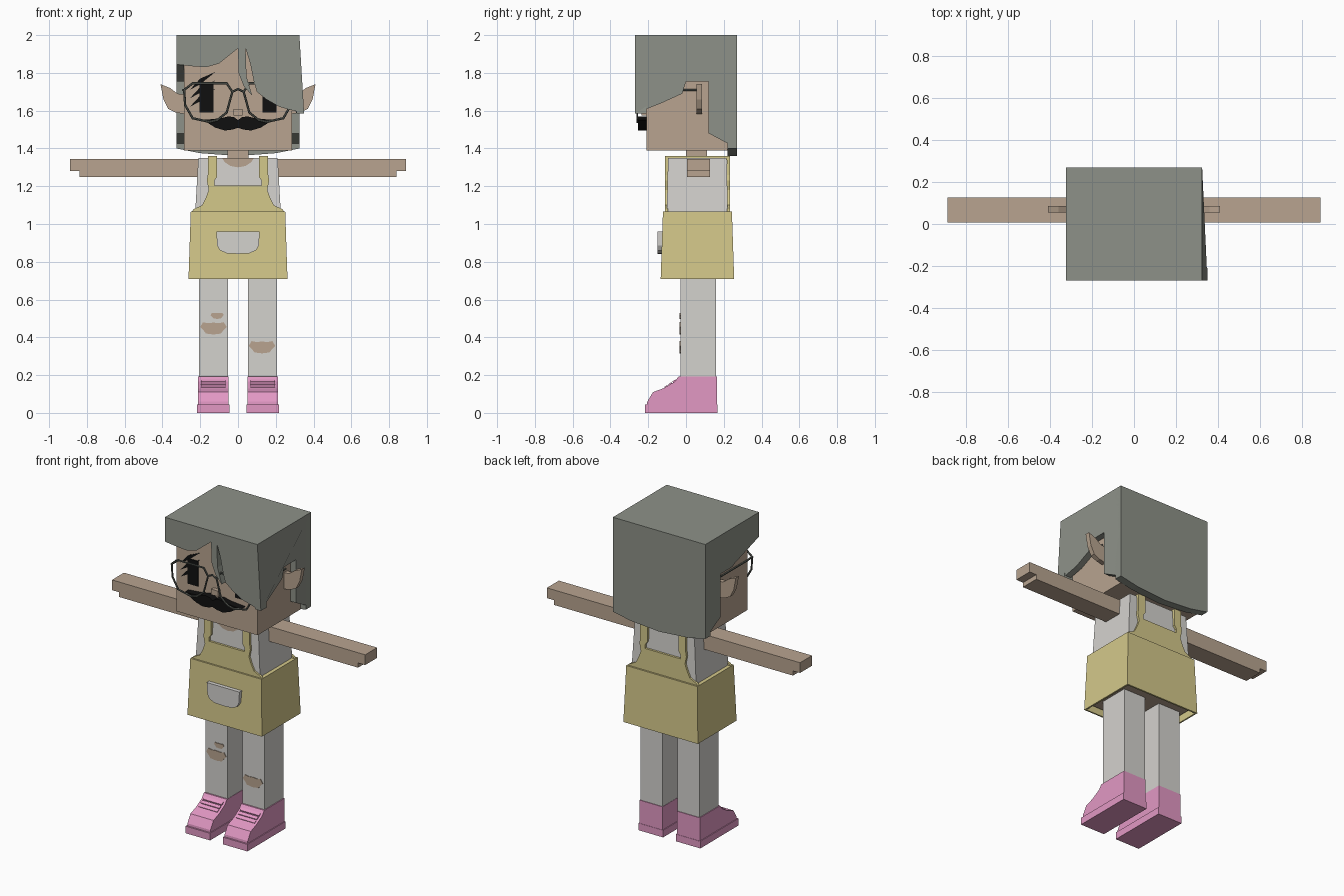
import bpy, bmesh
from mathutils import Vector

cube = bpy.data.objects.get("Cube")
if cube:
    bpy.data.objects.remove(cube, do_unlink=True)


def material(name, r, g, b):
    col = [(c / 255 / 12.92 if c < 11 else ((c / 255 + 0.055) / 1.055) ** 2.4) for c in (r, g, b)] + [1]
    m = bpy.data.materials.new(name)
    m.diffuse_color = col
    m.use_nodes = True
    m.node_tree.nodes["Principled BSDF"].inputs["Base Color"].default_value = col
    return m


HAIR = material("hair grey", 141, 145, 136)
SKIN = material("skin tan", 184, 164, 144)
CLOTH = material("cloth white", 212, 210, 206)
YELLOW = material("dress yellow", 212, 200, 138)
PINK = material("shoe pink", 226, 152, 196)
BLACK = material("ink black", 16, 16, 16)
METAL = material("glasses grey", 88, 92, 86)


def finish(name, bm, mat):
    bmesh.ops.recalc_face_normals(bm, faces=bm.faces)
    me = bpy.data.meshes.new(name)
    bm.to_mesh(me)
    bm.free()
    me.materials.append(mat)
    ob = bpy.data.objects.new(name, me)
    bpy.context.collection.objects.link(ob)
    return ob


def prism(name, pts, axis, lo, hi, mat):
    """Extrude an outline: (y, z) along X or (x, z) along Y."""
    bm = bmesh.new()
    place = (lambda a, b, d: (d, a, b)) if axis == "X" else (lambda a, b, d: (a, d, b))
    face = bm.faces.new([bm.verts.new(place(a, b, lo)) for a, b in pts])
    out = bmesh.ops.extrude_face_region(bm, geom=[face])["geom"]
    step = Vector(place(0, 0, hi - lo))
    bmesh.ops.translate(bm, verts=[v for v in out if isinstance(v, bmesh.types.BMVert)], vec=step)
    return finish(name, bm, mat)


def box(name, x, y, z, mat):
    return prism(name, [(x[0], z[0]), (x[1], z[0]), (x[1], z[1]), (x[0], z[1])], "Y", y[0], y[1], mat)


def taper(name, half_low, half_high, y, z, grow, mat):
    """Box whose lower end is wider; grow widens y at the bottom."""
    ob = box(name, (-half_low, half_low), y, z, mat)
    mid = sum(z) / 2
    for v in ob.data.vertices:
        if v.co.z > mid:
            v.co.x *= half_high / half_low
        else:
            v.co.y += grow if v.co.y > 0.06 else -grow
    return ob


def mirrored(half):
    return half + [(-a, b) for a, b in reversed(half) if abs(a) > 1e-6]


def flip(pts, s):
    return [(s * a, b) for a, b in pts]


def wires(name, paths, radius, mat):
    bm = bmesh.new()
    for path in paths:
        for p, q in zip(path, path[1:]):
            p, q = Vector(p), Vector(q)
            d = q - p
            mat4 = d.to_track_quat("Z", "Y").to_matrix().to_4x4()
            mat4.translation = (p + q) / 2
            bmesh.ops.create_cone(bm, cap_ends=True, segments=6, radius1=radius, radius2=radius,
                                  depth=d.length + radius, matrix=mat4)
    return finish(name, bm, mat)


SIDES = ((1, "left"), (-1, "right"))

# Head, neck and nose
box("head", (-.285, .285), (-.21, .22), (1.39, 1.96), SKIN)
box("neck", (-.055, .055), (0, .11), (1.33, 1.4), SKIN)
box("nose", (-.025, .025), (-.235, -.2), (1.575, 1.61), SKIN)

# Hair: top, back, sides and a swept fringe
box("hair_top", (-.325, .325), (-.27, .27), (1.95, 2), HAIR)
prism("hair_back", mirrored([(0, 1.36), (.2, 1.375), (.325, 1.4), (.325, 2)]), "Y", .22, .27, HAIR)
side = [(-.27, 2), (.27, 2), (.27, 1.4), (.12, 1.48), (.12, 1.755), (0, 1.755)]
prism("hair_side_right", side + [(-.03, 1.77), (-.27, 1.845)], "X", -.325, -.285, HAIR)
flare = prism("hair_side_left", side + [(-.02, 1.69), (-.13, 1.64), (-.27, 1.585)], "X", .285, .325, HAIR)
for v in flare.data.vertices:
    if v.co.y < -.2 and v.co.z < 1.7:
        v.co.x += .025
prism("hair_fringe", [(-.325, 2), (-.325, 1.845), (-.24, 1.835), (-.17, 1.83), (-.1, 1.85), (-.05, 1.89),
                      (0, 1.93), (.003, 1.8), (.03, 1.73), (.075, 1.68), (.045, 1.78), (.04, 1.93),
                      (.065, 1.85), (.085, 1.75), (.1, 1.7), (.15, 1.66), (.22, 1.62), (.35, 1.585),
                      (.325, 1.77), (.325, 2)], "Y", -.27, -.21, HAIR)

# Moustache
prism("moustache", mirrored([(0, 1.51), (.03, 1.5), (.07, 1.495), (.12, 1.51), (.16, 1.535), (.2, 1.55),
                             (.14, 1.555), (.09, 1.56), (.05, 1.57), (.02, 1.565), (0, 1.55)]),
      "Y", -.255, -.2, BLACK)

# Ears, eyes, lashes
for s, n in SIDES:
    prism("ear_" + n, flip([(.27, 1.58), (.33, 1.59), (.37, 1.61), (.395, 1.66), (.41, 1.74),
                            (.36, 1.72), (.32, 1.69), (.27, 1.685)], s), "Y", .055, .085, SKIN)
    box("eye_" + n, sorted((s * .13, s * .205)), (-.216, -.2), (1.59, 1.75), BLACK)
    for i in range(3):
        z = 1.63 + .045 * i
        prism("lash_" + n, flip([(.255, z - .01), (.2, z + .05), (.12, z + .085), (.2, z + .02)], s),
              "Y", -.215, -.205, BLACK)

# Glasses
frames = []
for s, n in SIDES:
    ring = flip([(.285, 1.71), (.24, 1.745), (.06, 1.745), (.03, 1.7), (.06, 1.59), (.11, 1.55),
                 (.15, 1.54), (.24, 1.56), (.28, 1.63), (.285, 1.71)], s)
    frames.append([(a, -.258, b) for a, b in ring])
    frames.append([(s * .285, -.258, 1.71), (s * .29, -.2, 1.71), (s * .29, .06, 1.71)])
frames.append([(-.03, -.258, 1.7), (0, -.258, 1.715), (.03, -.258, 1.7)])
wires("glasses", frames, .006, METAL)

# Torso with scooped neckline
taper("shirt", .23, .21, (-.095, .215), (1.0, 1.35), .008, CLOTH)
prism("neckline", mirrored([(0, 1.3), (.04, 1.307), (.07, 1.327), (.085, 1.35)]), "Y", -.101, -.09, SKIN)

# Dress: hollow skirt, bibs front and back, straps, pocket
skirt = taper("skirt", .262, .25, (-.122, .243), (.71, 1.067), .012, YELLOW)
bm = bmesh.new()
bm.from_mesh(skirt.data)
bmesh.ops.delete(bm, geom=[f for f in bm.faces if f.calc_center_median().z < .72], context="FACES")
bm.to_mesh(skirt.data)
bm.free()
shell = skirt.modifiers.new("shell", "SOLIDIFY")
shell.thickness = .014
shell.offset = -1
box("hips", (-.235, .235), (-.107, .228), (.74, 1.04), SKIN)
bib = mirrored([(.25, 1.06), (.235, 1.078), (.19, 1.1), (.17, 1.14), (.155, 1.18), (.165, 1.23), (.16, 1.26),
                (.16, 1.36), (.11, 1.36), (.11, 1.25), (.125, 1.23), (.125, 1.205)])
prism("bib_front", bib, "Y", -.112, -.096, YELLOW)
prism("bib_back", bib, "Y", .216, .232, YELLOW)
for s, n in SIDES:
    box("strap_" + n, sorted((s * .11, s * .16)), (-.112, .232), (1.34, 1.36), YELLOW)
prism("pocket", mirrored([(0, .842), (.06, .845), (.095, .86), (.11, .885), (.115, .96)]),
      "Y", -.15, -.12, CLOTH)

# Arms, legs and shoes
for s, n in SIDES:
    prism("arm_" + n, flip([(.2, 1.25), (.84, 1.25), (.84, 1.28), (.89, 1.28), (.89, 1.345), (.2, 1.345)], s),
          "Y", .006, .126, SKIN)
    box("leg_" + n, sorted((s * .052, s * .207)), (-.03, .16), (.1, .8), CLOTH)
    lo, hi = sorted((s * .05, s * .212))
    prism("shoe_" + n, [(.164, 0), (.164, .192), (-.04, .192), (-.06, .165), (-.12, .13), (-.175, .11),
                        (-.205, .06), (-.21, 0)], "X", lo, hi, PINK)
    box("sole_" + n, sorted((s * .045, s * .217)), (-.216, .166), (0, .045), PINK)
    for i in range(3):
        y, z = -.055 - .022 * i, .178 - .015 * i
        prism("lace_" + n, [(y, z), (y - .016, z - .011), (y - .012, z - .025), (y + .004, z - .014)],
              "X", lo + .015, hi - .015, PINK)

# Ripped knees
tear = mirrored([(0, -.035), (.04, -.03), (.055, -.01), (.07, .005), (.055, .03), (.03, .025), (0, .028)])
for name, x, z, k in (("knee_right", -.13, .45, 1), ("knee_left", .127, .35, 1), ("knee_small", -.11, .515, .5)):
    prism(name, [(x + a * k, z + b * k) for a, b in tear], "Y", -.034, -.028, SKIN)
